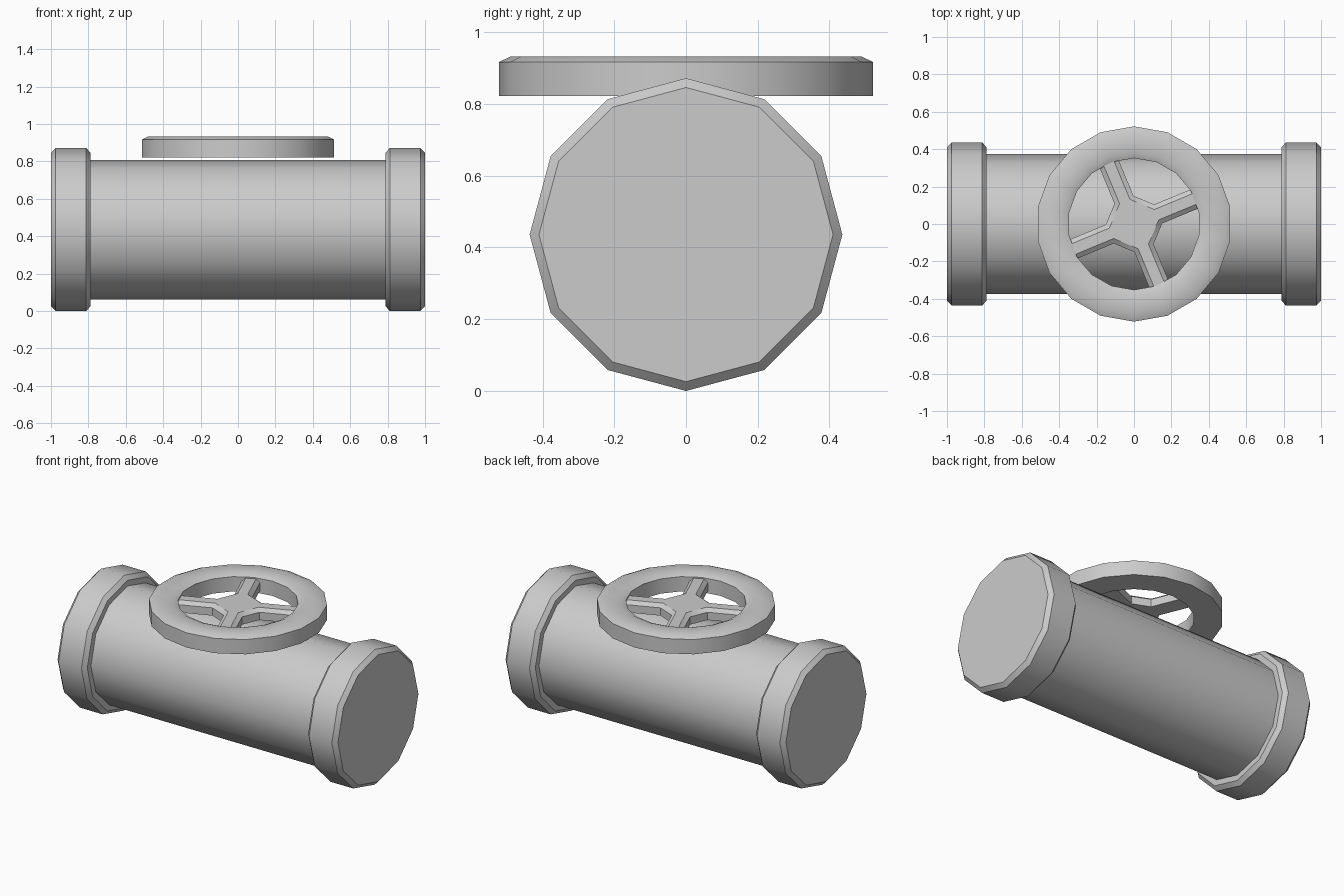
import bpy, bmesh, math

if "Cube" in bpy.data.objects:
    bpy.data.objects.remove(bpy.data.objects["Cube"])

ZC = 0.436  # height of the pipe axis


def finish(name, bm, angle=31):
    bmesh.ops.recalc_face_normals(bm, faces=bm.faces)
    me = bpy.data.meshes.new(name)
    bm.to_mesh(me)
    bm.free()
    ob = bpy.data.objects.new(name, me)
    bpy.context.collection.objects.link(ob)
    bpy.ops.object.select_all(action='DESELECT')
    ob.select_set(True)
    bpy.context.view_layer.objects.active = ob
    if angle:
        bpy.ops.object.shade_smooth_by_angle(angle=math.radians(angle))
    return ob


def loft(name, rings, closed=False):
    """Bridge rings of points; close into a torus or cap both ends."""
    bm = bmesh.new()
    vs = [[bm.verts.new(p) for p in r] for r in rings]
    n = len(vs[0])
    pairs = list(zip(vs, vs[1:])) + ([(vs[-1], vs[0])] if closed else [])
    for a, b in pairs:
        for i in range(n):
            j = (i + 1) % n
            bm.faces.new((a[i], a[j], b[j], b[i]))
    if not closed:
        bm.faces.new(vs[0])
        bm.faces.new(vs[-1])
    return finish(name, bm)


def x_ring(x, r, n=12):
    return [(x, r * math.cos(2 * math.pi * i / n), ZC + r * math.sin(2 * math.pi * i / n))
            for i in range(n)]


def z_ring(z, r, n=18):
    return [(r * math.cos(math.pi / 2 + 2 * math.pi * i / n),
             r * math.sin(math.pi / 2 + 2 * math.pi * i / n), z) for i in range(n)]


# pipe body
loft("pipe", [x_ring(-0.85, 0.373), x_ring(0.85, 0.373)])

# bevelled end flanges
for side, s in (("left", -1), ("right", 1)):
    prof = [(1.0, 0.41), (0.975, 0.436), (0.812, 0.436), (0.788, 0.41)]
    loft(side + "_flange", [x_ring(s * x, r) for x, r in prof])

# handwheel rim
rim = [(0.822, 0.522), (0.917, 0.522), (0.932, 0.49), (0.932, 0.385), (0.917, 0.352), (0.822, 0.352)]
loft("wheel_rim", [z_ring(z, r) for z, r in rim], closed=True)


# four spokes with a chamfered hub
def cross(z, w, c, reach=0.37):
    pts = []
    for k in range(4):
        a = math.radians(22.5 + 90 * k)
        for x, y in ((reach, -w), (reach, w), (c, w), (w, c)):
            pts.append((x * math.cos(a) - y * math.sin(a), x * math.sin(a) + y * math.cos(a), z))
    return pts


loft("wheel_spokes", [cross(0.84, 0.055, 0.14), cross(0.89, 0.055, 0.14), cross(0.91, 0.03, 0.13)])
